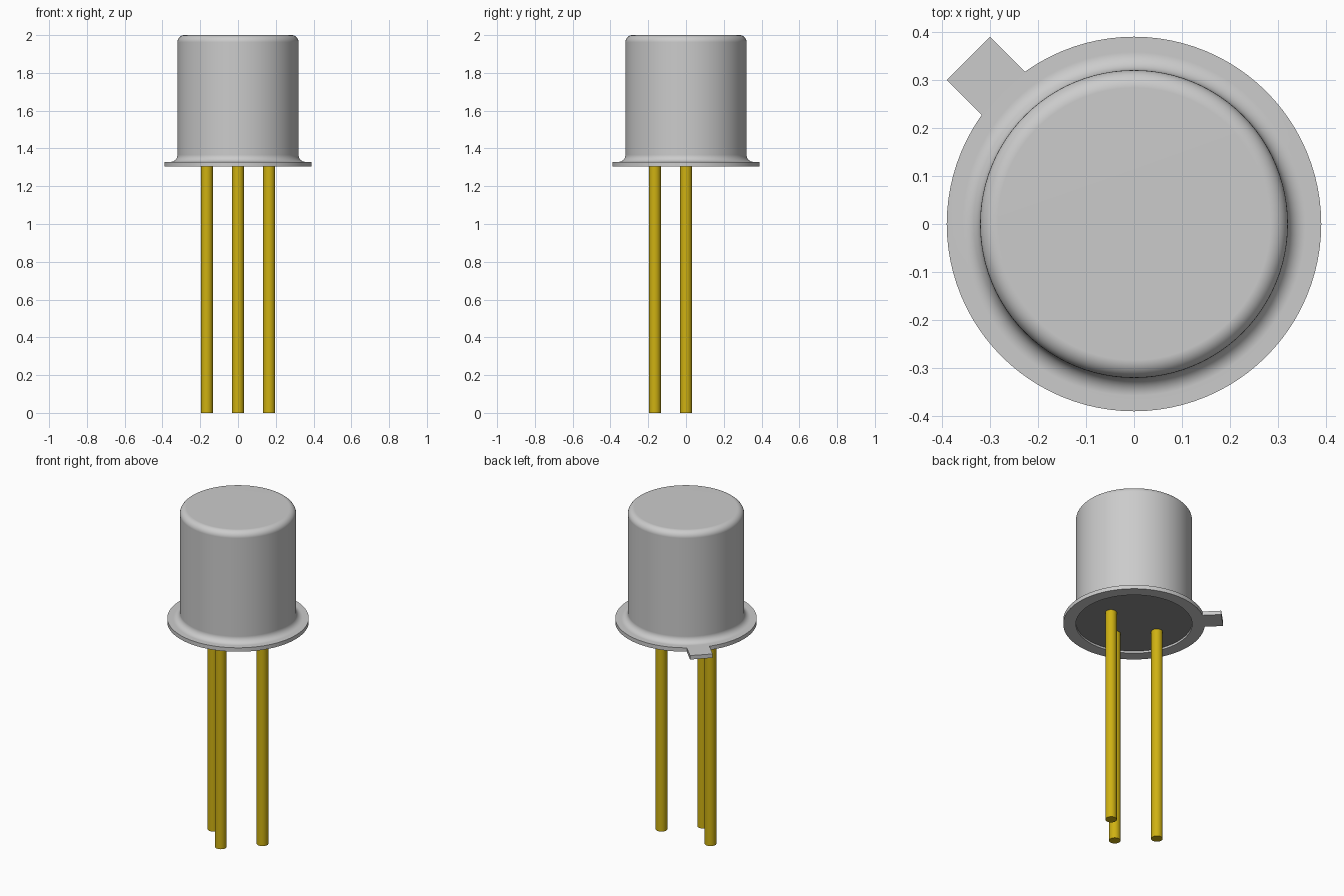
import bpy, bmesh, math
from mathutils import Matrix, Vector

cube = bpy.data.objects.get("Cube")
if cube:
    bpy.data.objects.remove(cube, do_unlink=True)


def material(name, rgb):
    m = bpy.data.materials.new(name)
    m.use_nodes = True
    m.diffuse_color = (*rgb, 1)
    m.node_tree.nodes["Principled BSDF"].inputs["Base Color"].default_value = (*rgb, 1)
    return m


METAL = material("brushed grey metal", (0.60, 0.60, 0.60))
DARK = material("dark grey base", (0.27, 0.27, 0.27))
GOLD = material("gold", (0.62, 0.44, 0.006))

FLANGE_LOW, FLANGE_TOP, TOP = 1.305, 1.329, 2.0
BODY_R, FLANGE_R, FILLET = 0.3205, 0.39, 0.037
SEAT_LOW, SEAT_TOP = 1.317, 1.325


def finish(name, bm, mat):
    """Turn a bmesh into a smooth-shaded object with crisp edges."""
    bmesh.ops.recalc_face_normals(bm, faces=bm.faces)
    mesh = bpy.data.meshes.new(name)
    bm.to_mesh(mesh)
    bm.free()
    mesh.materials.append(mat)
    mesh.shade_smooth()
    mesh.set_sharp_from_angle(angle=math.radians(35))
    obj = bpy.data.objects.new(name, mesh)
    bpy.context.collection.objects.link(obj)
    wn = obj.modifiers.new("even shading", 'WEIGHTED_NORMAL')
    wn.keep_sharp = True
    return obj


def lathe(name, profile, mat, steps=96, centre=(0, 0)):
    """Revolve an (r, z) profile about a vertical axis."""
    bm = bmesh.new()
    verts = [bm.verts.new((r, 0, z)) for r, z in profile]
    edges = [bm.edges.new(pair) for pair in zip(verts, verts[1:])]
    bmesh.ops.spin(bm, geom=verts + edges, cent=(0, 0, 0), axis=(0, 0, 1),
                   angle=math.tau, steps=steps, use_duplicate=False)
    bmesh.ops.remove_doubles(bm, verts=bm.verts, dist=1e-5)
    bmesh.ops.translate(bm, verts=bm.verts, vec=(*centre, 0))
    return finish(name, bm, mat)


def arc(cr, cz, radius, start, end, n=8):
    angles = [math.radians(start + (end - start) * i / n) for i in range(n + 1)]
    return [(cr + radius * math.cos(a), cz + radius * math.sin(a)) for a in angles]


# Can: flange, concave fillet, straight wall and rounded top edge
can_profile = [(0, SEAT_TOP), (BODY_R, SEAT_TOP), (BODY_R, FLANGE_LOW),
               (FLANGE_R, FLANGE_LOW), (FLANGE_R, FLANGE_TOP)]
can_profile += arc(BODY_R + FILLET, FLANGE_TOP + FILLET, FILLET, 270, 180)
can_profile += arc(BODY_R - FILLET, TOP - FILLET, FILLET, 0, 90)
can_profile += [(0, TOP)]
lathe("can", can_profile, METAL)

# Recessed dark base inside the flange ring
seat_r = BODY_R - 0.0005
lathe("base_disc", [(0, SEAT_LOW), (seat_r, SEAT_LOW), (seat_r, SEAT_TOP - 0.001),
                    (0, SEAT_TOP - 0.001)], DARK)

# Index tab on the flange, pointing to the back right corner
TAB_IN, TAB_OUT, TAB_W = 0.374, 0.488, 0.127
bm = bmesh.new()
bmesh.ops.create_cube(bm, size=1)
bmesh.ops.scale(bm, verts=bm.verts,
                vec=(TAB_OUT - TAB_IN, TAB_W, FLANGE_TOP - FLANGE_LOW))
bmesh.ops.translate(bm, verts=bm.verts,
                    vec=((TAB_IN + TAB_OUT) / 2, 0, (FLANGE_LOW + FLANGE_TOP) / 2))
bmesh.ops.rotate(bm, verts=bm.verts, cent=Vector(),
                 matrix=Matrix.Rotation(math.radians(135), 3, 'Z'))
finish("index_tab", bm, METAL)

# Three leads on a shared pitch circle
LEAD_R, PITCH = 0.032, 0.165
for name, x, y in (("right_lead", -PITCH, 0), ("front_lead", 0, -PITCH),
                   ("left_lead", PITCH, 0)):
    lathe(name, [(0, 0), (LEAD_R, 0), (LEAD_R, SEAT_TOP), (0, SEAT_TOP)],
          GOLD, steps=32, centre=(x, y))
